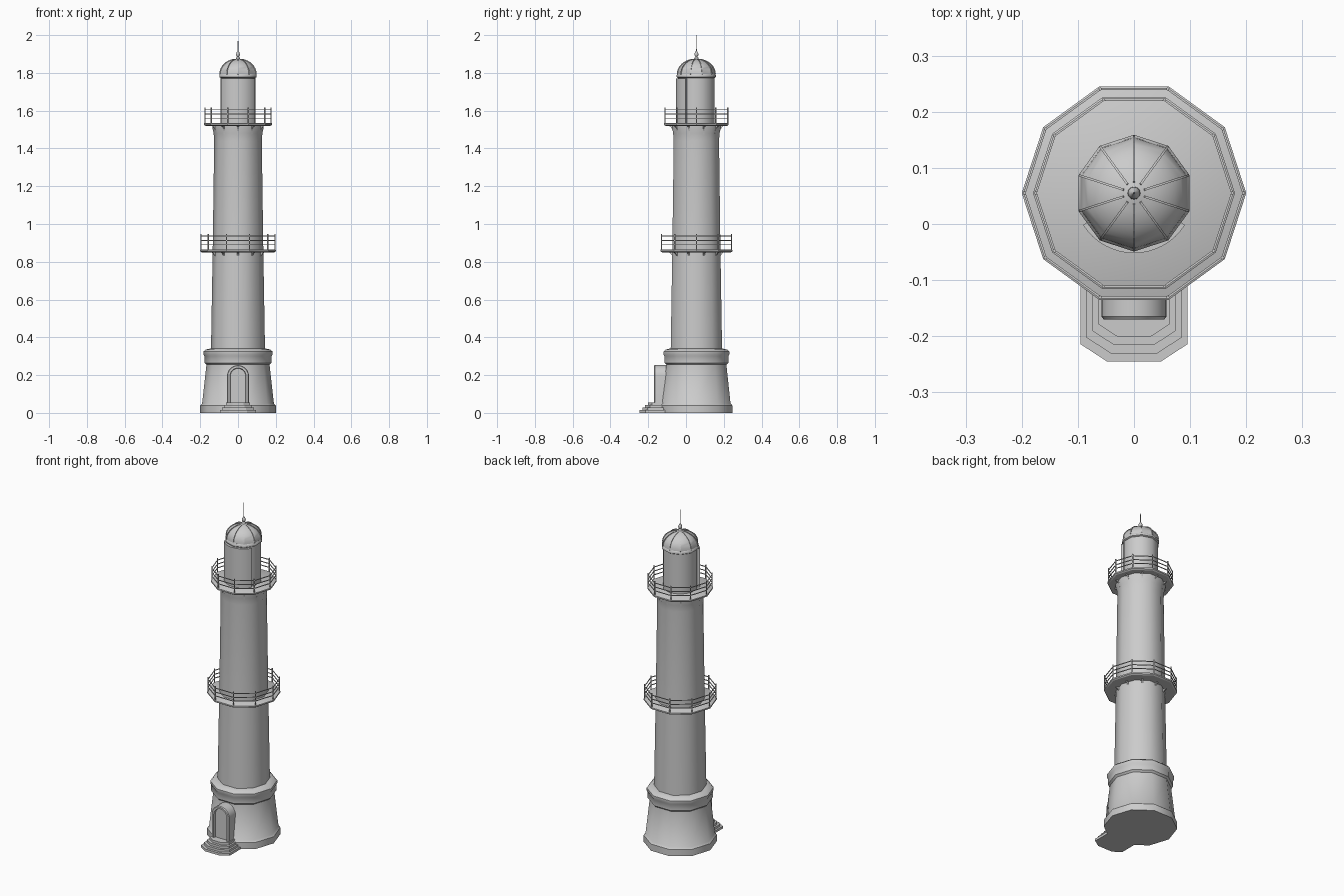
import bpy, bmesh, math
from mathutils import Matrix, Vector

cube = bpy.data.objects.get("Cube")
if cube:
    bpy.data.objects.remove(cube, do_unlink=True)

SIDES = 10
AXIS_Y = 0.055          # tower axis, the steps push it back from the centre
STEP = math.tau / SIDES
HALF = STEP / 2

stone = bpy.data.materials.new("pale_grey_stone")
stone.use_nodes = True
GREY = (0.6, 0.6, 0.6, 1)
stone.diffuse_color = GREY
stone.node_tree.nodes["Principled BSDF"].inputs["Base Color"].default_value = GREY


def finish(bm, name, y=0.0, smooth=40):
    """Turn a bmesh into a named object with the stone material."""
    bmesh.ops.recalc_face_normals(bm, faces=bm.faces)
    mesh = bpy.data.meshes.new(name)
    bm.to_mesh(mesh)
    bm.free()
    mesh.materials.append(stone)
    if smooth:
        mesh.shade_smooth()
        mesh.set_sharp_from_angle(angle=math.radians(smooth))
    obj = bpy.data.objects.new(name, mesh)
    obj.location.y = y
    bpy.context.collection.objects.link(obj)
    return obj


def polar(r, a, z):
    return Vector((r * math.cos(a), r * math.sin(a), z))


def lathe(bm, profile, sides=SIDES, turn=0.0, closed=False):
    """Revolve (radius, height) points; open profiles get end caps."""
    rings = [[bm.verts.new(polar(r, turn + i * math.tau / sides, z)) for i in range(sides)]
             for r, z in profile]
    pairs = list(zip(rings, rings[1:]))
    if closed:
        pairs.append((rings[-1], rings[0]))
    for low, high in pairs:
        for i in range(sides):
            j = (i + 1) % sides
            bm.faces.new((low[i], low[j], high[j], high[i]))
    if not closed:
        bm.faces.new(rings[0][::-1])
        bm.faces.new(rings[-1])


def turned(name, profile, sides=SIDES, turn=0.0, smooth=40):
    bm = bmesh.new()
    lathe(bm, profile, sides, turn)
    return finish(bm, name, AXIS_Y, smooth)


def prism(bm, points, offset):
    """Extrude a flat outline along an offset vector."""
    face = bm.faces.new([bm.verts.new(p) for p in points])
    new = bmesh.ops.extrude_face_region(bm, geom=[face])["geom"]
    bmesh.ops.translate(bm, vec=offset, verts=[v for v in new if isinstance(v, bmesh.types.BMVert)])


def radial_plates(bm, outline, thickness, turn=0.0):
    """Repeat a thin upright plate, outlined in (radius, height), on every side."""
    for i in range(SIDES):
        a = turn + i * STEP
        side = Vector((-math.sin(a), math.cos(a), 0)) * thickness
        prism(bm, [polar(r, a, z) - side / 2 for r, z in outline], side)


def rectangle(r0, r1, z0, z1):
    return [(r0, z0), (r1, z0), (r1, z1), (r0, z1)]


# Battered base with plinth and heavy moulding
turned("base", [(0.2, 0), (0.2, 0.04), (0.19, 0.05), (0.167, 0.255), (0.178, 0.265),
                (0.178, 0.3), (0.183, 0.308), (0.183, 0.325), (0.172, 0.335), (0.14, 0.342)])

# Tapered shaft with a slight flare under the upper deck
turned("shaft", [(0.143, 0.33), (0.134, 0.86), (0.126, 1.44), (0.129, 1.48), (0.136, 1.51),
                 (0.136, 1.53)])


def balcony(prefix, z, radius, wall):
    # Deck slab
    turned(prefix + "_deck", [(radius - 0.008, z - 0.01), (radius, z - 0.005), (radius, z + 0.003),
                              (radius - 0.004, z + 0.005)], smooth=30)
    # Rails and corner posts
    bm = bmesh.new()
    edge = radius - 0.005
    for rise in (0.03, 0.053, 0.077):
        lathe(bm, rectangle(edge - 0.002, edge + 0.002, z + rise - 0.002, z + rise + 0.002),
              closed=True)
    radial_plates(bm, rectangle(edge - 0.0025, edge + 0.0025, z, z + 0.088), 0.005)
    finish(bm, prefix + "_railing", AXIS_Y, 0)
    # Curved brackets in the middle of each side
    bm = bmesh.new()
    inner = wall * math.cos(HALF) - 0.004
    reach, drop = 0.036, 0.05
    curve = [(inner + reach * (1 - math.cos(t)), z - 0.006 - drop * (1 - math.sin(t)))
             for t in [k * math.pi / 10 for k in range(6)]]
    radial_plates(bm, curve + [(inner, z - 0.006)], 0.008, HALF)
    finish(bm, prefix + "_brackets", AXIS_Y, 0)


balcony("lower", 0.86, 0.2, 0.133)
balcony("upper", 1.53, 0.18, 0.133)

# Lantern room with a curved screen on the front
turned("lantern_room", [(0.097, 1.53), (0.097, 1.785)], turn=HALF)
bm = bmesh.new()
start, end, count = math.radians(-148), math.radians(-32), 16
angles = [start + (end - start) * i / count for i in range(count + 1)]
outline = [polar(0.107, a, 1.53) for a in angles] + [polar(0.09, a, 1.53) for a in reversed(angles)]
prism(bm, outline, Vector((0, 0, 0.24)))
finish(bm, "lantern_screen", AXIS_Y)

# Ribbed dome with eave
dome = [(0.1 * math.cos(t), 1.792 + 0.082 * math.sin(t))
        for t in [k * math.pi / 18 for k in range(9)]]
turned("dome", dome + [(0.008, 1.876)], turn=HALF, smooth=30)
turned("dome_eave", [(0.097, 1.773), (0.104, 1.778), (0.104, 1.788), (0.1, 1.793)], turn=HALF)
bm = bmesh.new()
ribs = [(r + 0.003, z + 0.002) for r, z in dome] + [(r * 0.96, z - 0.004) for r, z in dome[::-1]]
radial_plates(bm, ribs, 0.004, HALF)
finish(bm, "dome_ribs", AXIS_Y, 0)

# Finial with a needle spire
turned("finial", [(0.012, 1.868), (0.011, 1.88), (0.005, 1.885), (0.01, 1.893), (0.011, 1.9),
                  (0.007, 1.909), (0.002, 1.918), (0.0015, 1.96), (0.0008, 2.0)], sides=12, smooth=50)

# Entrance steps with clipped corners
bm = bmesh.new()
for i in range(4):
    w, front, cut = 0.095 - 0.0105 * i, -0.245 + 0.0145 * i, 0.047 - 0.004 * i
    shape = [(-w, -0.08), (-w, front + cut * 0.65), (cut - w, front),
             (w - cut, front), (w, front + cut * 0.65), (w, -0.08)]
    prism(bm, [Vector((x, y, 0)) for x, y in shape], Vector((0, 0, 0.014 * (i + 1))))
finish(bm, "entrance_steps", smooth=0)


def arch(half_width, y, spring=0.195, floor=0.05):
    """Round-headed doorway outline, from right foot to left foot."""
    curve = [Vector((half_width * math.cos(t), y, spring + half_width * math.sin(t)))
             for t in [k * math.pi / 16 for k in range(17)]]
    return [Vector((half_width, y, floor))] + curve + [Vector((-half_width, y, floor))]


# Doorway surround: outer wall, front rim and inner reveal
bm = bmesh.new()
loops = [[bm.verts.new(p) for p in arch(w, y)] for w, y in
         ((0.058, -0.07), (0.058, -0.165), (0.054, -0.17), (0.043, -0.17), (0.04, -0.158), (0.04, -0.07))]
for a, b in zip(loops, loops[1:] + loops[:1]):
    for i in range(len(a) - 1):
        bm.faces.new((a[i], a[i + 1], b[i + 1], b[i]))
bm.faces.new([loop[0] for loop in loops])
bm.faces.new([loop[-1] for loop in loops][::-1])
finish(bm, "door_surround", smooth=30)

# Door leaf
bm = bmesh.new()
prism(bm, arch(0.041, -0.158), Vector((0, 0.08, 0)))
finish(bm, "door", smooth=30)
